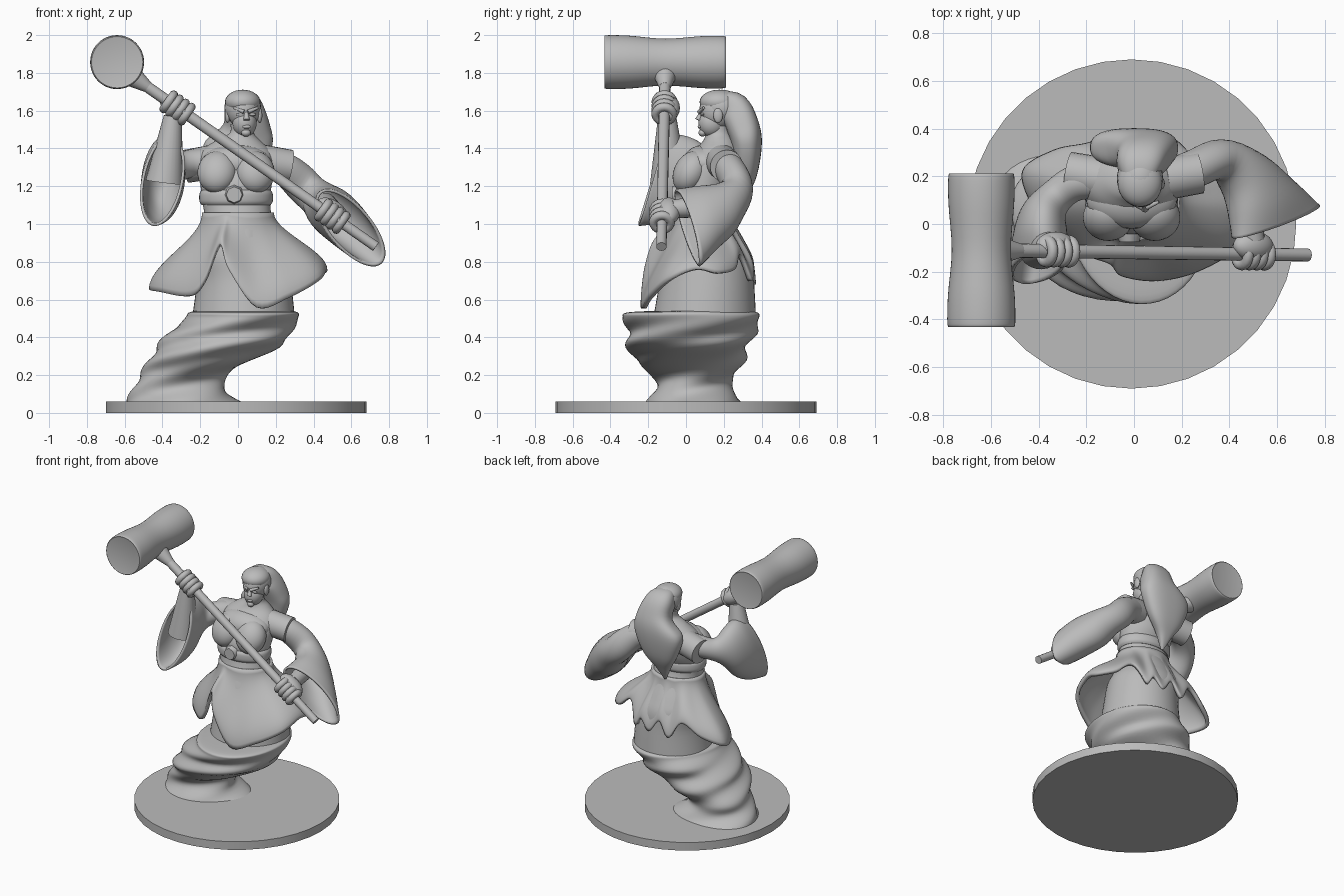
import bpy, bmesh, math
from mathutils import Vector as V

cube = bpy.data.objects.get("Cube")
if cube:
    bpy.data.objects.remove(cube)

grey = bpy.data.materials.new("plain_grey")
grey.use_nodes = True
colour = (.5, .5, .5, 1)
grey.diffuse_color = colour
grey.node_tree.nodes["Principled BSDF"].inputs["Base Color"].default_value = colour


def finish(obj, name, angle=50):
    obj.name = name
    obj.data.materials.clear()
    obj.data.materials.append(grey)
    bpy.ops.object.select_all(action="DESELECT")
    obj.select_set(True)
    bpy.context.view_layer.objects.active = obj
    bpy.ops.object.shade_smooth_by_angle(angle=math.radians(angle))
    return obj


def catmull(a, b, c, d, t):
    return (b * 2 + (c - a) * t + (a * 2 - b * 5 + c * 4 - d) * t * t
            + (b * 3 - a - c * 3 + d) * t ** 3) * .5


def smooth_path(points, steps, closed=False):
    """Samples a smooth curve through vectors."""
    n = len(points)
    pick = (lambda i: points[i % n]) if closed else (lambda i: points[max(0, min(n - 1, i))])
    out = [catmull(*(pick(i + k) for k in (-1, 0, 1, 2)), s / steps)
           for i in range(n if closed else n - 1) for s in range(steps)]
    return out if closed else out + [points[-1]]


def skin(name, rings, cap=True, thick=0):
    """Joins equal closed rings of points into a surface."""
    bm = bmesh.new()
    rows = [[bm.verts.new(p) for p in ring] for ring in rings]
    n = len(rows[0])
    for a, b in zip(rows, rows[1:]):
        for i in range(n):
            j = (i + 1) % n
            bm.faces.new((a[i], a[j], b[j], b[i]))
    if cap:
        bm.faces.new(rows[0][::-1])
        bm.faces.new(rows[-1])
    bmesh.ops.recalc_face_normals(bm, faces=bm.faces)
    mesh = bpy.data.meshes.new(name)
    bm.to_mesh(mesh)
    bm.free()
    obj = bpy.data.objects.new(name, mesh)
    bpy.context.collection.objects.link(obj)
    if thick:
        mod = obj.modifiers.new("thickness", "SOLIDIFY")
        mod.thickness = thick
    return finish(obj, name)


def loft(name, stations, axis=None, steps=5, sides=48, ripple=None, **kw):
    """Stations are (centre, first radius vector, second radius)."""
    cs = smooth_path([V(s[0]) for s in stations], steps)
    us = smooth_path([V(s[1]) for s in stations], steps)
    ws = smooth_path([V((s[2], 0, 0)) for s in stations], steps)
    rings = []
    for i, (c, u, w) in enumerate(zip(cs, us, ws)):
        d = V(axis) if axis else cs[min(i + 1, len(cs) - 1)] - cs[max(i - 1, 0)]
        v = d.cross(u).normalized() * w.x
        ring = []
        for k in range(sides):
            a = math.tau * k / sides
            f = ripple(a, c) if ripple else 1
            ring.append(c + (u * math.cos(a) + v * math.sin(a)) * f)
        rings.append(ring)
    return skin(name, rings, **kw)


def upright(name, rows, **kw):
    """Rows are z, centre x, centre y, radius x, radius y."""
    return loft(name, [((x, y, z), (rx, 0, 0), ry) for z, x, y, rx, ry in rows],
                axis=(0, 0, 1), **kw)


def ball(name, at, size, turn=(0, 0, 0)):
    bpy.ops.mesh.primitive_uv_sphere_add(segments=28, ring_count=16, location=at, rotation=turn)
    bpy.context.object.scale = size
    return finish(bpy.context.object, name)


def rod(name, a, b, r1, r2, sides=24):
    a, b = V(a), V(b)
    bpy.ops.mesh.primitive_cone_add(vertices=sides, radius1=r1, radius2=r2, depth=(b - a).length,
                                    location=(a + b) / 2,
                                    rotation=(b - a).to_track_quat("Z", "Y").to_euler())
    return finish(bpy.context.object, name)


# Round stand
rod("stand", (-.01, 0, 0), (-.01, 0, .06), .69, .69, 36)

# Twisting column under the figure
upright("swirling_column", [
    (.05, -.29, .05, .31, .26), (.13, -.31, .04, .24, .2), (.2, -.29, .04, .23, .22),
    (.28, -.2, .02, .27, .29), (.36, -.09, .01, .33, .32), (.43, -.04, .03, .32, .34),
    (.5, .02, .03, .3, .36), (.53, .03, .03, .29, .35), (.54, .03, .07, .25, .25)],
    ripple=lambda a, c: 1 + .045 * math.sin(45 * c.z - 3 * a) * min(1, (.54 - c.z) * 9))

# Underskirt, torso and neck
upright("body", [
    (.52, .03, .1, .27, .27), (.7, .03, .11, .25, .25), (.82, .01, .11, .25, .24),
    (.91, 0, .1, .215, .21), (1.03, 0, .09, .18, .155), (1.13, -.01, .09, .18, .13),
    (1.22, -.01, .11, .19, .15), (1.33, -.01, .15, .2, .14), (1.39, -.01, .17, .18, .12),
    (1.44, 0, .18, .12, .09), (1.48, .02, .17, .065, .065), (1.53, .02, .17, .06, .06)])
ball("chest", (-.01, .1, 1.32), (.19, .12, .1))
for side in (-1, 1):
    ball("bust", (side * .1 - .01, .025, 1.275), (.105, .088, .118), (-.5, 0, side * .15))
    # Short cap sleeves with a crisp outer edge
    rod("cap_sleeve", (side * .13, .19, 1.33), (side * .275, .215, 1.305), .09, .088)

# Overskirt with a flaring ragged hem
hem = smooth_path([V(p) for p in [
    (.1, -.24, .56), (.27, -.2, .61), (.43, -.1, .7), (.47, .05, .76), (.46, .17, .74),
    (.37, .26, .76), (.25, .29, .84), (.18, .35, .7), (.12, .36, .76), (.05, .37, .69),
    (-.03, .36, .78), (-.11, .37, .68), (-.2, .34, .8), (-.34, .31, .72), (-.47, .22, .66),
    (-.41, .05, .64), (-.26, -.09, .62), (-.18, -.14, .7), (-.1, -.17, .89), (-.05, -.22, .76)]],
    6, True)
rings = []
for row in range(17):
    t = row / 16
    s = t * t * (3 - 2 * t)
    ring = []
    for p in hem:
        a = math.atan2(p.y - .09, p.x)
        top = V((.19 * math.cos(a), .09 + .16 * math.sin(a), 1.06))
        q = top.lerp(p, s)
        q.z = top.z + (p.z - top.z) * t
        ring.append(q)
    rings.append(ring)
skin("overskirt", rings, cap=False, thick=.025)

# Belt and buckle
upright("belt", [(z, -.01, .09, .182 + b, .135 + b) for z, b in
                 ((1.1, 0), (1.12, .012), (1.16, .012), (1.18, 0))])
rod("buckle", (-.02, -.04, 1.155), (-.02, -.075, 1.155), .052, .042, 8)

# Wide sleeves
loft("left_sleeve", [
    ((.14, .19, 1.33), (.02, 0, .08), .08), ((.25, .23, 1.29), (.05, 0, .07), .08),
    ((.36, .27, 1.19), (.05, -.01, .085), .085), ((.46, .21, 1.09), (-.03, -.06, .115), .115),
    ((.54, .1, 1.03), (-.11, -.07, .15), .125), ((.595, .01, .98), (-.165, -.07, .19), .115)],
    cap=False, thick=.015)
loft("right_sleeve", [
    ((-.14, .19, 1.33), (0, 0, .08), .085), ((-.25, .17, 1.32), (0, 0, .075), .075),
    ((-.33, .11, 1.29), (0, .02, .09), .075), ((-.38, .03, 1.26), (.01, .03, .18), .1),
    ((-.395, -.07, 1.24), (.02, .05, .23), .115), ((-.4, -.18, 1.23), (.05, .07, .24), .11)],
    cap=False, thick=.015)

# Mallet
start, end = V((-.6, -.11, 1.81)), V((.73, -.13, .88))
along = (end - start).normalized()
rod("mallet_handle", start, end, .03, .027, 16)
rod("handle_collar", start + along * .04, start + along * .15, .06, .03)
loft("mallet_head", [((-.64, y, 1.857), (r, 0, 0), r) for y, r in (
    (-.43, .13), (-.42, .142), (-.3, .14), (-.11, .124), (.09, .138), (.2, .138), (.21, .127))],
    axis=(0, 1, 0), steps=4)

# Forearms and gripping hands
for side, elbow, wrist, x, girth in (
        ("right", (-.39, -.09, 1.22), (-.345, -.1, 1.57), -.32, .1),
        ("left", (.46, .18, 1.1), (.5, -.07, 1.08), .5, .065)):
    grip = start.lerp(end, (x - start.x) / (end.x - start.x))
    rod(side + "_forearm", elbow, wrist, girth, .048)
    turn = along.to_track_quat("Z", "Y").to_euler()
    ball(side + "_palm", grip.lerp(V(wrist), .35) + V((0, .015, .015)), (.062, .055, .095), turn)
    for k in range(4):
        bpy.ops.mesh.primitive_torus_add(major_radius=.046, minor_radius=.023, major_segments=20,
                                         minor_segments=10, rotation=turn,
                                         location=grip + along * (k - 1.5) * .038)
        finish(bpy.context.object, side + "_finger")
    rod(side + "_thumb", grip + V((0, -.03, .03)) - along * .05,
        grip + V((0, -.05, 0)) + along * .05, .022, .015, 12)

# Head, turned slightly to its left
ball("skull", (.03, .17, 1.6), (.085, .1, .1))
ball("jaw", (.035, .135, 1.535), (.064, .07, .075))
rod("nose", (.043, .085, 1.595), (.046, .064, 1.55), .01, .017, 12)
ball("lips", (.044, .074, 1.515), (.024, .012, .01))
ball("chin", (.042, .088, 1.483), (.025, .022, .02))
for side in (-1, 1):
    ball("eye", (.042 + side * .035, .086, 1.58), (.018, .011, .008))
    rod("brow", (.042 + side * .01, .07, 1.593), (.042 + side * .062, .093, 1.615), .012, .007, 10)
    ball("ear", (.03 + side * .085, .17, 1.575), (.014, .025, .04))

# Hair swept back into a long tapering tail
ball("hairline", (.025, .175, 1.645), (.094, .103, .066))
ball("hair_cap", (.025, .19, 1.615), (.097, .105, .096))
loft("hair_tail", [
    ((.02, .17, 1.66), (.06, 0, 0), .04), ((.03, .25, 1.62), (.105, 0, 0), .085),
    ((.045, .3, 1.52), (.13, 0, 0), .09), ((0, .32, 1.42), (.19, 0, 0), .085),
    ((-.01, .315, 1.27), (.14, 0, 0), .065), ((-.02, .29, 1.16), (.06, 0, 0), .04),
    ((-.02, .27, 1.06), (.008, 0, 0), .008)],
    ripple=lambda a, c: 1 + .04 * math.cos(4 * (a - math.pi / 4)))
